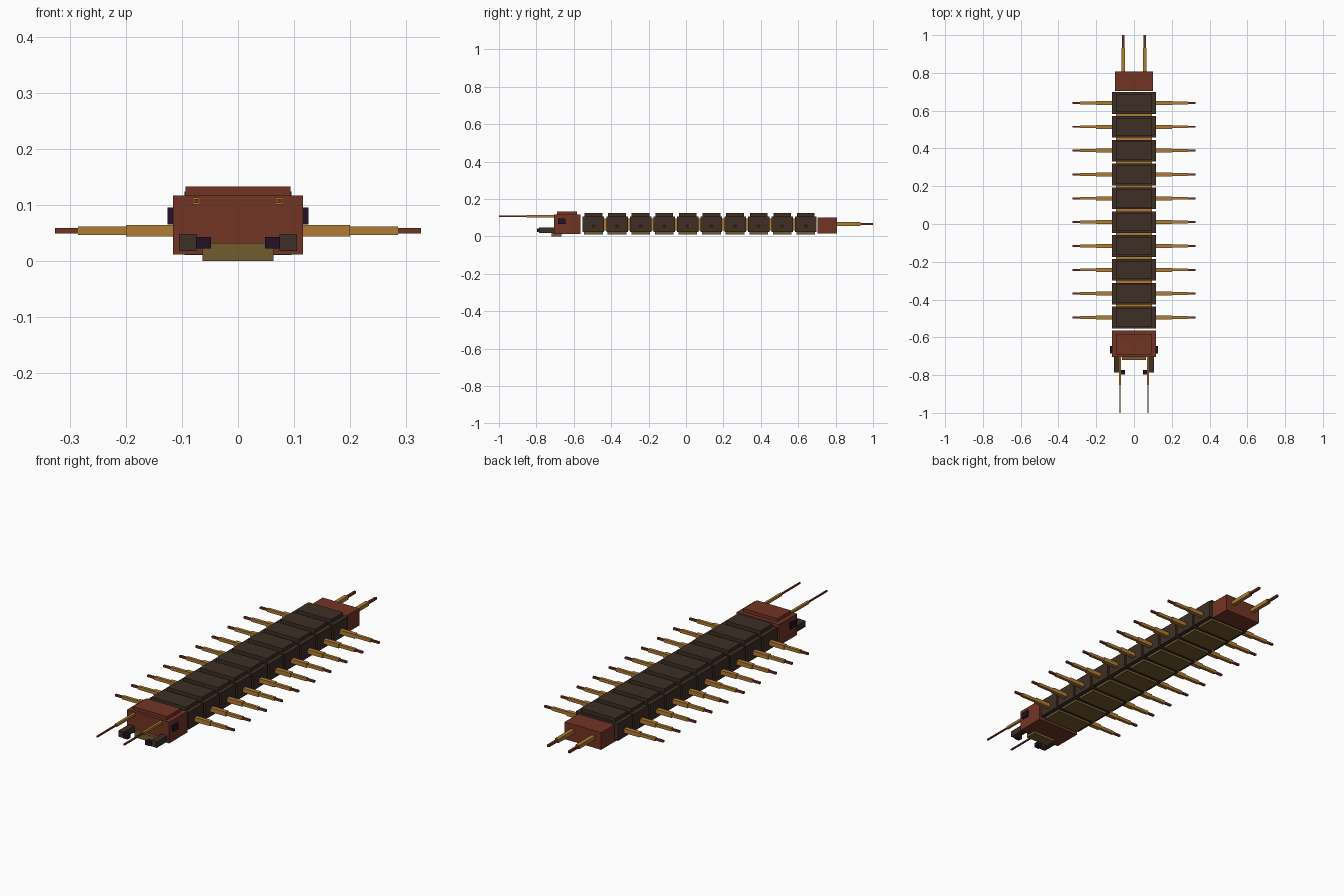
import bpy

cube = bpy.data.objects.get("Cube")
if cube:
    bpy.data.objects.remove(cube, do_unlink=True)


def material(name, rgb):
    m = bpy.data.materials.new(name)
    m.use_nodes = True
    m.diffuse_color = (*rgb, 1)
    m.node_tree.nodes["Principled BSDF"].inputs["Base Color"].default_value = (*rgb, 1)
    return m


RED = material("red_brown", (0.171, 0.034, 0.018))
DARK = material("dark_brown", (0.048, 0.028, 0.018))
AMBER = material("amber", (0.434, 0.202, 0.034))
OLIVE = material("olive", (0.171, 0.107, 0.030))
BLACK = material("purple_black", (0.016, 0.005, 0.019))


def box(name, mat, x, y, z):
    """Axis-aligned box given as (low, high) extents."""
    spans = (x, y, z)
    bpy.ops.mesh.primitive_cube_add(size=1, location=[(a + b) / 2 for a, b in spans])
    o = bpy.context.object
    o.name = name
    o.scale = [b - a for a, b in spans]
    bpy.ops.object.transform_apply(location=False, rotation=False, scale=True)
    o.data.materials.append(mat)
    return o


def pair(name, mat, x, y, z):
    """The same box on the left (+x) and mirrored on the right."""
    box("left_" + name, mat, x, y, z)
    box("right_" + name, mat, (-x[1], -x[0]), y, z)


def around(c, width):
    return (c - width / 2, c + width / 2)


# Head
box("head", RED, (-0.116, 0.116), (-0.705, -0.563), (0.012, 0.117))
box("head_plate", RED, (-0.094, 0.094), (-0.69, -0.583), (0.117, 0.133))
box("lower_lip", OLIVE, (-0.063, 0.063), (-0.72, -0.665), (0, 0.032))
pair("eye", BLACK, (0.11, 0.126), (-0.685, -0.645), (0.065, 0.095))
pair("jaw", DARK, (0.074, 0.105), (-0.787, -0.70), (0.018, 0.048))
pair("jaw_tip", BLACK, (0.048, 0.075), (-0.797, -0.773), (0.022, 0.043))
pair("antenna_base", AMBER, around(0.074, 0.012), (-0.853, -0.70), around(0.107, 0.012))
pair("antenna_tip", RED, around(0.074, 0.007), (-1, -0.853), around(0.107, 0.007))

# Body segments, each with a back plate, belly plate and one pair of legs
PITCH, COUNT, FIRST = 0.1262, 10, -0.495
for i in range(COUNT):
    n = f"_{i + 1}"
    y = FIRST + i * PITCH
    box("segment" + n, DARK, (-0.116, 0.116), around(y, 0.115), (0.022, 0.107))
    box("back_plate" + n, DARK, (-0.095, 0.095), around(y, 0.095), (0.107, 0.124))
    box("belly_plate" + n, OLIVE, (-0.095, 0.095), around(y, 0.1), (0.011, 0.022))
    if i < COUNT - 1:
        box("joint" + n, AMBER, (-0.095, 0.095), around(y + PITCH / 2, 0.02), (0.03, 0.095))
    pair("upper_leg" + n, AMBER, (0.11, 0.2), around(y, 0.021), around(0.054, 0.021))
    pair("lower_leg" + n, AMBER, (0.2, 0.285), around(y, 0.015), around(0.054, 0.015))
    pair("claw" + n, RED, (0.285, 0.326), around(y, 0.01), around(0.054, 0.01))

# Tail
box("tail", RED, (-0.1, 0.1), (0.703, 0.808), (0.015, 0.1))
pair("tail_spine", AMBER, around(0.057, 0.019), (0.80, 0.933), around(0.066, 0.019))
pair("tail_spine_tip", RED, around(0.057, 0.011), (0.933, 1), around(0.066, 0.011))
